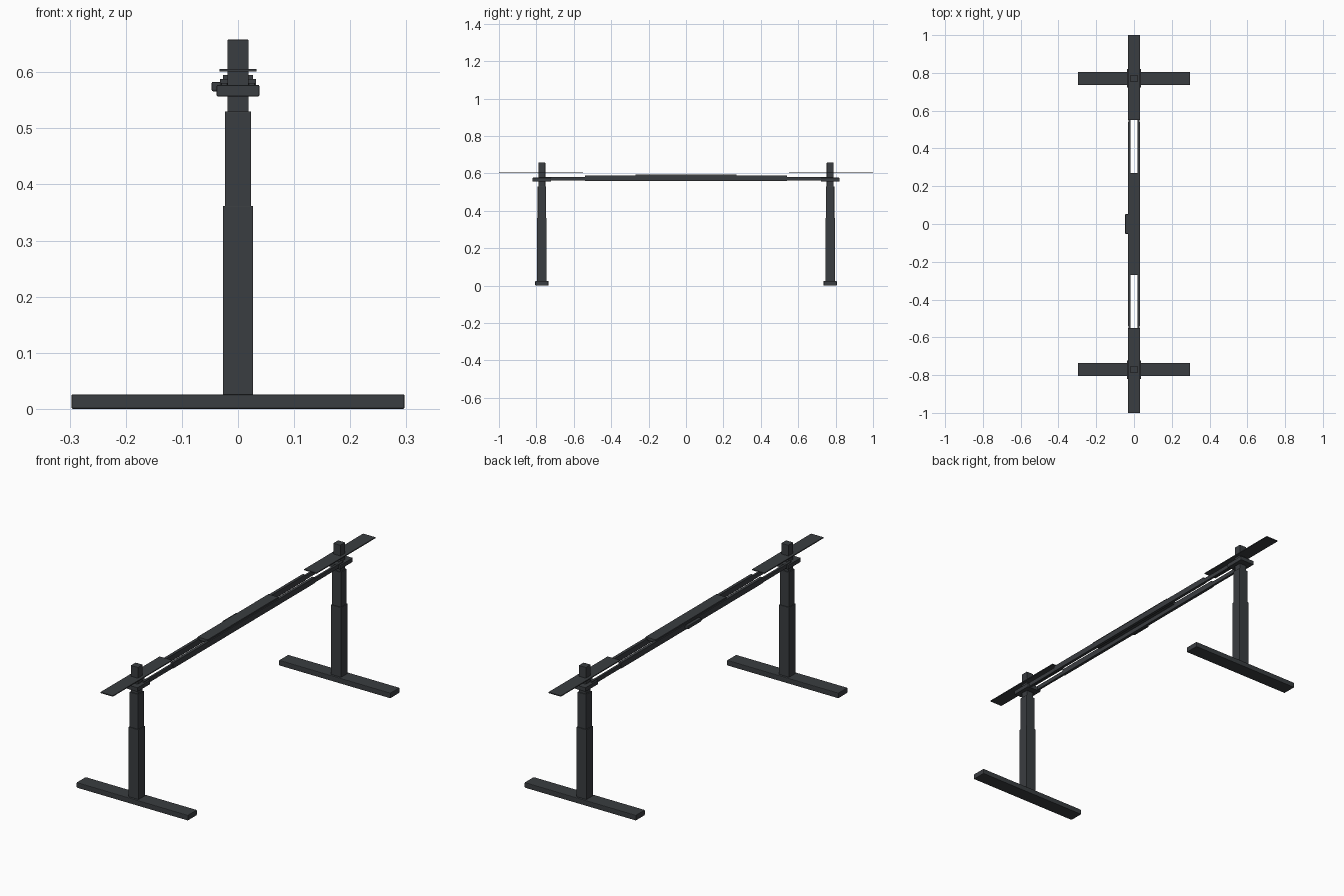
import bpy, bmesh

if "Cube" in bpy.data.objects:
    bpy.data.objects.remove(bpy.data.objects["Cube"])

metal = bpy.data.materials.new("dark_metal")
metal.diffuse_color = (0.042, 0.047, 0.052, 1)
metal.use_nodes = True
metal.node_tree.nodes["Principled BSDF"].inputs["Base Color"].default_value = metal.diffuse_color


def box(name, x, y, z, bevel=0.0015):
    """Softly bevelled box from (min, max) ranges."""
    bm = bmesh.new()
    bmesh.ops.create_cube(bm, size=1)
    for v in bm.verts:
        v.co = [r[0] if c < 0 else r[1] for c, r in zip(v.co, (x, y, z))]
    me = bpy.data.meshes.new(name)
    bm.to_mesh(me)
    bm.free()
    me.materials.append(metal)
    ob = bpy.data.objects.new(name, me)
    bpy.context.collection.objects.link(ob)
    if bevel:
        m = ob.modifiers.new("bevel", 'BEVEL')
        m.width = bevel
        m.segments = 2
    return ob


def span(centre, half):
    return (centre - half, centre + half)


LEG_Y = 0.771

for side, s in (("front", -1), ("back", 1)):
    y = s * LEG_Y
    # foot and three-stage telescopic column
    box(side + "_foot", span(0, 0.297), span(y, 0.035), (0, 0.026), 0.003)
    box(side + "_lower_column", span(0, 0.027), span(y, 0.025), (0.02, 0.362))
    box(side + "_middle_column", span(0, 0.0235), span(y, 0.022), (0.34, 0.53))
    box(side + "_inner_column", span(0, 0.019), span(y, 0.0185), (0.51, 0.658))
    # clamp holding the rails to the column
    box(side + "_rail_clamp", span(0, 0.038), span(y, 0.049), (0.557, 0.577))
    # flat plate that carries the table top
    ends = sorted((s * 0.55, s * 1.0))
    box(side + "_top_plate", span(0, 0.033), ends, (0.601, 0.606), 0.0005)

# telescoping side rails
for side, s in (("left", -1), ("right", 1)):
    box(side + "_inner_rail", sorted((s * 0.019, s * 0.030)),
        span(0, 0.76), (0.561, 0.581), 0.001)
    box(side + "_outer_rail", sorted((s * 0.0175, s * 0.032)),
        span(0, 0.54), (0.560, 0.588), 0.001)

# centre cover and control box
box("centre_cover", span(0, 0.027), span(0, 0.27), (0.580, 0.595), 0.001)
box("control_box", (-0.047, -0.03), span(0, 0.052), (0.566, 0.583), 0.003)
